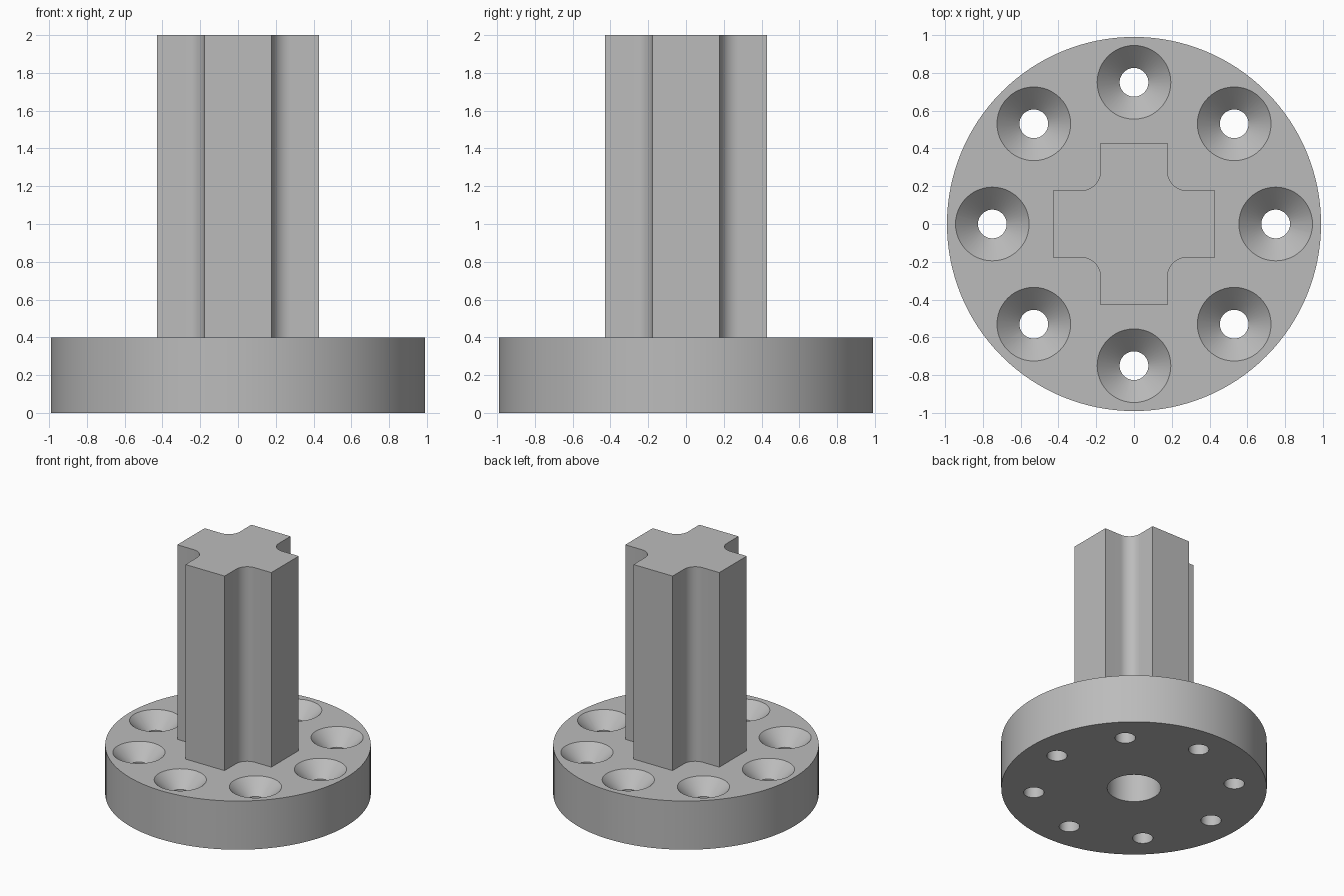
import bpy
import bmesh
from math import cos, sin, pi, radians
from mathutils import Matrix, Vector

cube = bpy.data.objects.get("Cube")
if cube:
    bpy.data.objects.remove(cube, do_unlink=True)

FLANGE_R, FLANGE_H, TOP = 0.99, 0.4, 2.0
HOLE_R, SINK_R, SINK_DEPTH, HOLE_RING = 0.076, 0.195, 0.115, 0.75
BORE_R, BORE_TOP = 0.2, 1.0
ARM_W, ARM_L, FILLET = 0.178, 0.428, 0.1

grey = bpy.data.materials.new("plain grey")
grey.use_nodes = True
colour = (0.5, 0.5, 0.5, 1)
grey.diffuse_color = colour
grey.node_tree.nodes["Principled BSDF"].inputs["Base Color"].default_value = colour


def make_object(name, bm):
    bmesh.ops.recalc_face_normals(bm, faces=bm.faces)
    mesh = bpy.data.meshes.new(name)
    bm.to_mesh(mesh)
    bm.free()
    mesh.materials.append(grey)
    obj = bpy.data.objects.new(name, mesh)
    bpy.context.collection.objects.link(obj)
    return obj


def add_turned(bm, profile, segments, centre=(0, 0)):
    """Closed solid turned about a vertical axis; profile is (radius, z) from bottom to top."""
    rings = [[bm.verts.new((centre[0] + r * cos(2 * pi * i / segments),
                            centre[1] + r * sin(2 * pi * i / segments), z))
              for i in range(segments)] for r, z in profile]
    for low, high in zip(rings, rings[1:]):
        for i in range(segments):
            j = (i + 1) % segments
            bm.faces.new((low[i], low[j], high[j], high[i]))
    bm.faces.new(rings[0][::-1])
    bm.faces.new(rings[-1])


def cut(obj, cutter):
    mod = obj.modifiers.new("cut", "BOOLEAN")
    mod.operation = "DIFFERENCE"
    mod.solver = "EXACT"
    mod.object = cutter
    select_only(obj)
    bpy.ops.object.modifier_apply(modifier=mod.name)


def select_only(obj):
    bpy.ops.object.select_all(action="DESELECT")
    obj.select_set(True)
    bpy.context.view_layer.objects.active = obj


# Round flange
bm = bmesh.new()
add_turned(bm, [(FLANGE_R, 0), (FLANGE_R, FLANGE_H)], 128)
flange = make_object("flange", bm)

# Cross-shaped shaft with filleted inner corners: one quarter, turned four times
c = ARM_W + FILLET
quarter = [Vector((ARM_L, -ARM_W, 0)), Vector((ARM_L, ARM_W, 0))]
quarter += [Vector((c + FILLET * cos(a), c + FILLET * sin(a), 0))
            for a in (-pi / 2 - pi / 2 * i / 12 for i in range(13))]
bm = bmesh.new()
outline = [bm.verts.new(Matrix.Rotation(k * pi / 2, 3, "Z") @ p + Vector((0, 0, FLANGE_H)))
           for k in range(4) for p in quarter]
base = bm.faces.new(outline)
extruded = bmesh.ops.extrude_face_region(bm, geom=[base], use_keep_orig=True)["geom"]
bmesh.ops.translate(bm, vec=(0, 0, TOP - FLANGE_H),
                    verts=[v for v in extruded if isinstance(v, bmesh.types.BMVert)])
shaft = make_object("cross_shaft", bm)

# Cutter for the ring of eight countersunk screw holes
bm = bmesh.new()
lip = 0.05
slope = (SINK_R - HOLE_R) / SINK_DEPTH
for k in range(8):
    angle = k * pi / 4
    add_turned(bm, [(HOLE_R, -lip), (HOLE_R, FLANGE_H - SINK_DEPTH),
                    (SINK_R + slope * lip, FLANGE_H + lip)], 48,
               (HOLE_RING * cos(angle), HOLE_RING * sin(angle)))
screw_holes = make_object("screw_hole_cutter", bm)

# Cutter for the blind centre bore
bm = bmesh.new()
add_turned(bm, [(BORE_R, -lip), (BORE_R, BORE_TOP)], 64)
bore = make_object("bore_cutter", bm)

cut(flange, screw_holes)
cut(flange, bore)
cut(shaft, bore)
for cutter in (screw_holes, bore):
    bpy.data.objects.remove(cutter, do_unlink=True)

# Smooth curved walls, sharp rims
for part in (flange, shaft):
    select_only(part)
    bpy.ops.object.shade_smooth_by_angle(angle=radians(30))
